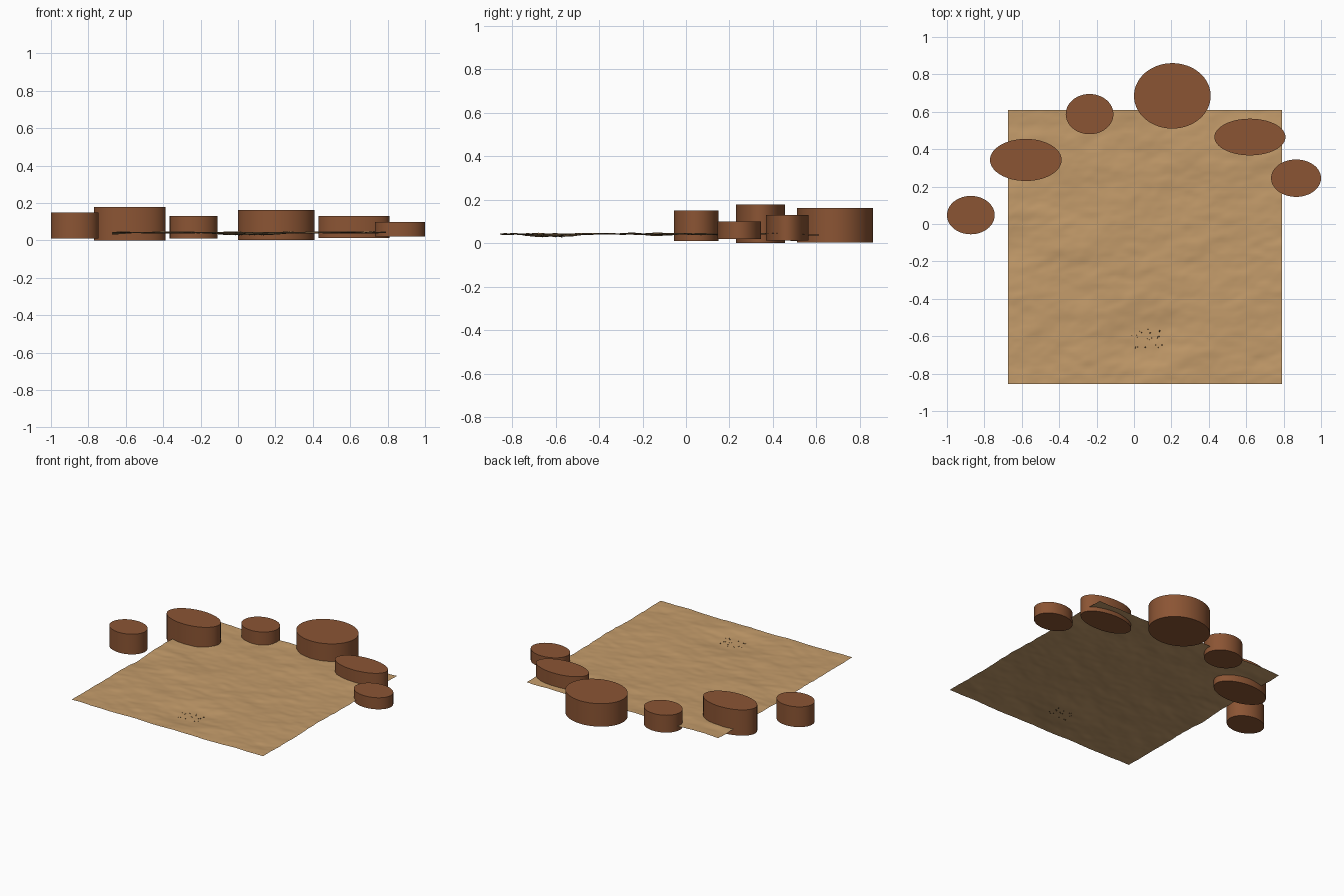
import bpy
import bmesh
import math
import random
from mathutils import Vector, noise

cube = bpy.data.objects.get("Cube")
if cube:
    bpy.data.objects.remove(cube, do_unlink=True)

random.seed(4)


def make_material(name, rgb):
    mat = bpy.data.materials.new(name)
    mat.use_nodes = True
    colour = (*rgb, 1)
    mat.diffuse_color = colour
    bsdf = mat.node_tree.nodes["Principled BSDF"]
    bsdf.inputs["Base Color"].default_value = colour
    bsdf.inputs["Roughness"].default_value = 0.9
    return mat


SAND = make_material("sand", (0.55, 0.33, 0.145))
ROCK = make_material("red_brown_rock", (0.26, 0.09, 0.034))
PEBBLE = make_material("dark_grit", (0.06, 0.035, 0.015))


def sand_height(x, y):
    """Broad waves, fine ripples stretched along x, and a shallow hollow."""
    broad = noise.noise(Vector((x * 3, y * 4, 1)))
    ripple = noise.fractal(Vector((x * 6 - y * 2, y * 12, 5)), 0.8, 2.0, 3)
    dist = math.hypot((x - 0.07) / 0.2, (y + 0.62) / 0.15)
    hollow = 0.013 * math.exp(-dist ** 4)
    return 0.042 + 0.009 * broad + 0.004 * ripple - hollow


def finish(name, bm, mat):
    mesh = bpy.data.meshes.new(name)
    bm.to_mesh(mesh)
    bm.free()
    mesh.materials.append(mat)
    obj = bpy.data.objects.new(name, mesh)
    bpy.context.collection.objects.link(obj)
    return obj


def smooth(obj, angle):
    bpy.ops.object.select_all(action="DESELECT")
    obj.select_set(True)
    bpy.context.view_layer.objects.active = obj
    bpy.ops.object.shade_smooth_by_angle(angle=math.radians(angle))


# Rippled sand sheet
bm = bmesh.new()
bmesh.ops.create_grid(bm, x_segments=100, y_segments=100, size=0.7325)
for v in bm.verts:
    v.co.x += 0.058
    v.co.y -= 0.122
    v.co.z = sand_height(v.co.x, v.co.y)
smooth(finish("sand_ground", bm, SAND), 60)

# Oval rocks in an arc: x range, y range, z range
ROCKS = {
    "far_right_rock": (-1.0, -0.745, -0.055, 0.15, 0.01, 0.15),
    "right_rock": (-0.77, -0.387, 0.23, 0.455, 0.0, 0.178),
    "back_right_rock": (-0.365, -0.11, 0.48, 0.695, 0.01, 0.13),
    "back_rock": (0.0, 0.41, 0.51, 0.86, 0.003, 0.162),
    "left_rock": (0.43, 0.81, 0.367, 0.563, 0.012, 0.13),
    "far_left_rock": (0.733, 1.0, 0.145, 0.345, 0.02, 0.1),
}
for name, (x0, x1, y0, y1, z0, z1) in ROCKS.items():
    bm = bmesh.new()
    bmesh.ops.create_cone(bm, cap_ends=True, segments=64,
                          radius1=0.5, radius2=0.5, depth=1)
    bmesh.ops.scale(bm, verts=bm.verts, vec=(x1 - x0, y1 - y0, z1 - z0))
    bmesh.ops.translate(bm, verts=bm.verts,
                        vec=((x0 + x1) / 2, (y0 + y1) / 2, (z0 + z1) / 2))
    smooth(finish(name, bm, ROCK), 30)

# Grit scattered in the hollow
bm = bmesh.new()
for _ in range(22):
    x = random.uniform(-0.02, 0.15)
    y = random.uniform(-0.67, -0.55)
    grain = bmesh.ops.create_icosphere(bm, subdivisions=1,
                                       radius=random.uniform(0.002, 0.004))
    bmesh.ops.translate(bm, verts=grain["verts"],
                        vec=(x, y, sand_height(x, y)))
finish("scattered_grit", bm, PEBBLE)
